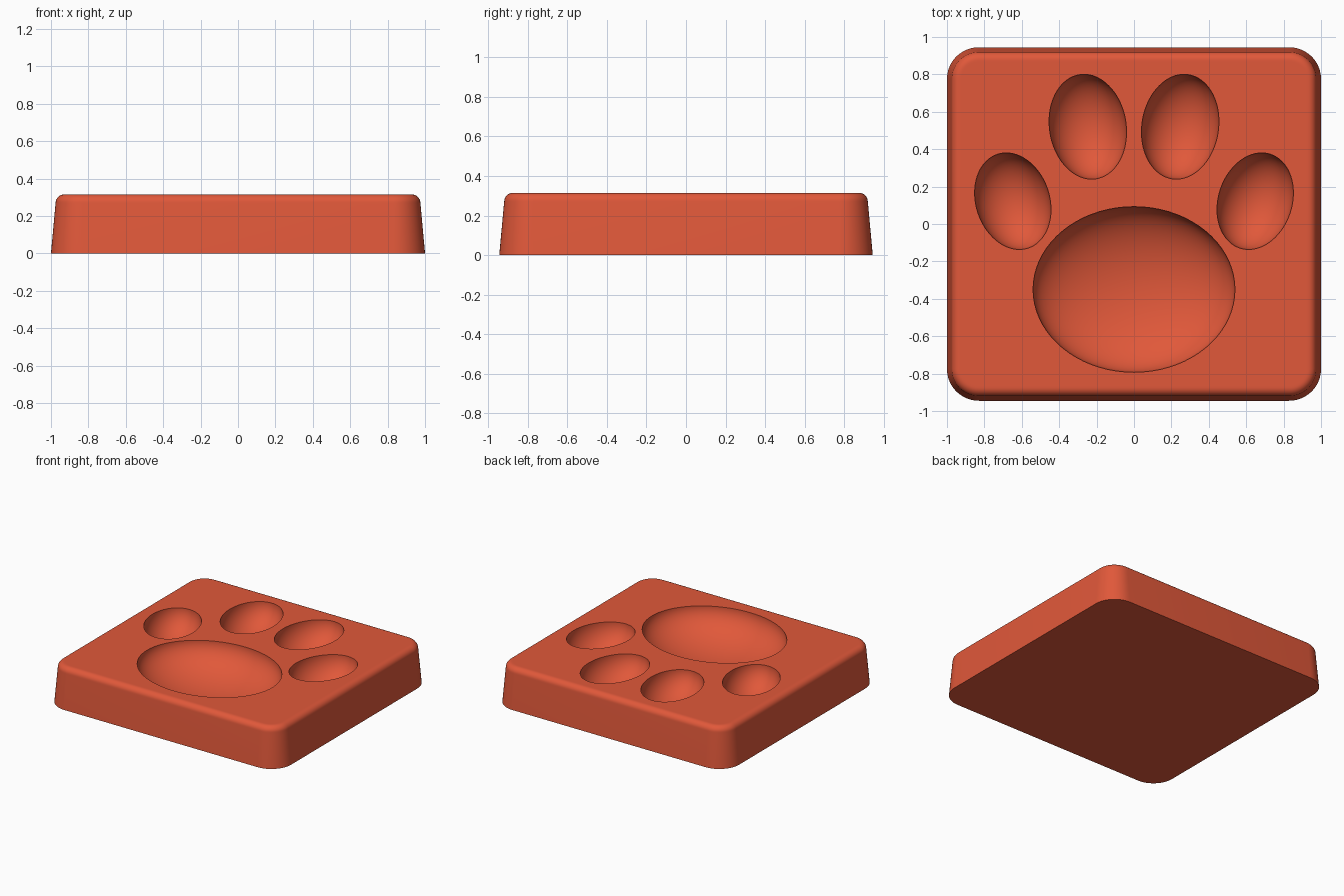
import bpy
import bmesh
from math import sin, cos, pi, radians

cube = bpy.data.objects.get("Cube")
if cube:
    bpy.data.objects.remove(cube, do_unlink=True)

HALF_X, HALF_Y, HEIGHT = 1.0, 0.945, 0.315
CORNER = 0.17     # corner radius at the base
DRAFT = 0.025     # inward lean of the side walls
ROUND = 0.045     # rounding of the top edge

clay = bpy.data.materials.new("coral_red")
clay.use_nodes = True
colour = (0.75, 0.098, 0.042, 1)
clay.diffuse_color = colour
clay.node_tree.nodes["Principled BSDF"].inputs["Base Color"].default_value = colour


def make_object(name, bm):
    mesh = bpy.data.meshes.new(name)
    bm.to_mesh(mesh)
    bm.free()
    mesh.materials.append(clay)
    obj = bpy.data.objects.new(name, mesh)
    bpy.context.collection.objects.link(obj)
    return obj


def rounded_ring(bm, inset, z, steps=12):
    """Rounded rectangle whose corner arcs keep their centres."""
    ring = []
    r = CORNER - inset
    for i, (sx, sy) in enumerate([(1, 1), (-1, 1), (-1, -1), (1, -1)]):
        for k in range(steps + 1):
            a = (i + k / steps) * pi / 2
            ring.append(bm.verts.new((sx * (HALF_X - CORNER) + r * cos(a),
                                      sy * (HALF_Y - CORNER) + r * sin(a), z)))
    return ring


# Slab: tapered walls, rounded upper edge, flat top and base
profile = [(0, 0), (DRAFT * 0.95, HEIGHT - ROUND - 0.01)]
for k in range(9):
    a = k / 8 * pi / 2
    profile.append((DRAFT + ROUND * (1 - cos(a)), HEIGHT - ROUND + ROUND * sin(a)))
profile.append((DRAFT + ROUND + 0.01, HEIGHT))

bm = bmesh.new()
rings = [rounded_ring(bm, inset, z) for inset, z in profile]
for low, high in zip(rings, rings[1:]):
    for i in range(len(low)):
        j = (i + 1) % len(low)
        bm.faces.new((low[i], low[j], high[j], high[i]))
bm.faces.new(rings[0][::-1])
bm.faces.new(rings[-1])
bmesh.ops.recalc_face_normals(bm, faces=bm.faces)
slab = make_object("paw_slab", bm)


def hollow(name, x, y, rx, ry, depth, tilt=0):
    """Cut an ellipsoid bowl into the top of the slab."""
    bm = bmesh.new()
    bmesh.ops.create_uvsphere(bm, u_segments=72, v_segments=41, radius=1)
    cutter = make_object(name, bm)
    cutter.location = (x, y, HEIGHT)
    cutter.scale = (rx, ry, depth)
    cutter.rotation_euler.z = radians(tilt)
    cutter.hide_render = True
    mod = slab.modifiers.new(name, 'BOOLEAN')
    mod.operation = 'DIFFERENCE'
    mod.solver = 'EXACT'
    mod.object = cutter
    bpy.context.view_layer.objects.active = slab
    bpy.ops.object.modifier_apply(modifier=mod.name)
    bpy.data.objects.remove(cutter, do_unlink=True)


# Paw print: one large pad and two mirrored pairs of toes
bpy.ops.object.select_all(action='DESELECT')
slab.select_set(True)
hollow("pad_hollow", 0, -0.35, 0.54, 0.443, 0.24)
for side in (-1, 1):
    hollow("inner_toe_hollow", side * 0.247, 0.52, 0.205, 0.282, 0.195, side * -9)
    hollow("outer_toe_hollow", side * 0.648, 0.122, 0.197, 0.264, 0.195, side * -18)

# Smooth bowls and rounded edges, crisp rims
bpy.context.view_layer.objects.active = slab
bpy.ops.object.shade_smooth_by_angle(angle=radians(35))
